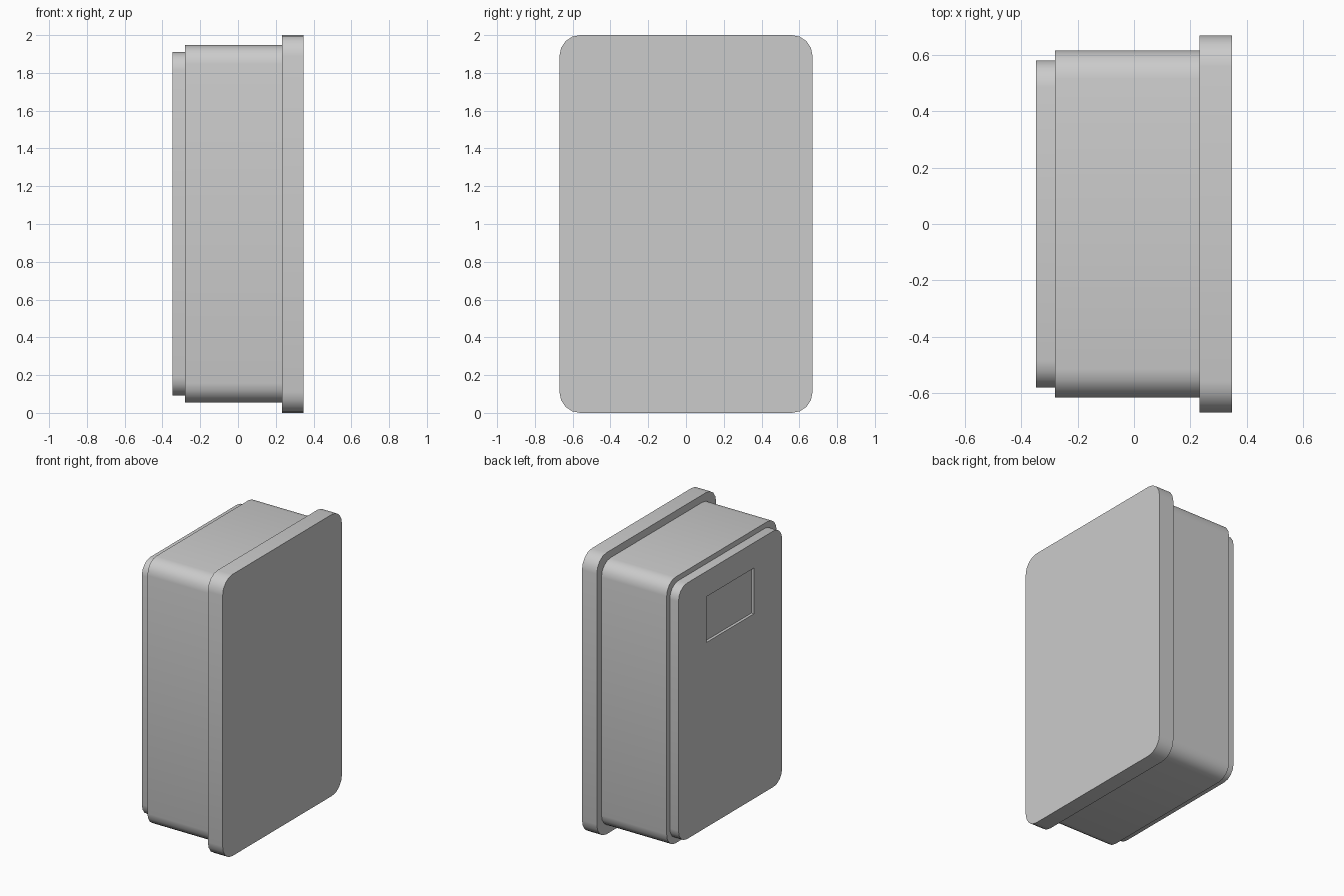
import bpy, bmesh
from math import sin, cos, pi, radians

cube = bpy.data.objects.get("Cube")
if cube:
    bpy.data.objects.remove(cube, do_unlink=True)

grey = bpy.data.materials.new("plain_grey")
grey.use_nodes = True
colour = (0.6, 0.6, 0.6, 1)
grey.diffuse_color = colour
grey.node_tree.nodes["Principled BSDF"].inputs["Base Color"].default_value = colour


def slab(name, x0, x1, half_y, z0, z1, radius=0, steps=4):
    """Rounded rectangle in the YZ plane, extruded along X."""
    bm = bmesh.new()
    mid, half_z = (z0 + z1) / 2, (z1 - z0) / 2
    ring = []
    for k, (sy, sz) in enumerate([(1, 1), (-1, 1), (-1, -1), (1, -1)]):
        for i in range(steps + 1 if radius else 1):
            a = (k + i / steps) * pi / 2
            ring.append(bm.verts.new((x0, sy * (half_y - radius) + radius * cos(a),
                                      mid + sz * (half_z - radius) + radius * sin(a))))
    base = bm.faces.new(ring)
    out = bmesh.ops.extrude_face_region(bm, geom=[base], use_keep_orig=True)
    top = [v for v in out["geom"] if isinstance(v, bmesh.types.BMVert)]
    bmesh.ops.translate(bm, verts=top, vec=(x1 - x0, 0, 0))
    bmesh.ops.recalc_face_normals(bm, faces=bm.faces)
    mesh = bpy.data.meshes.new(name)
    bm.to_mesh(mesh)
    bm.free()
    mesh.materials.append(grey)
    obj = bpy.data.objects.new(name, mesh)
    bpy.context.collection.objects.link(obj)
    return obj


def activate(obj):
    bpy.ops.object.select_all(action='DESELECT')
    obj.select_set(True)
    bpy.context.view_layer.objects.active = obj


# Wide flange, main housing and stepped end panel
flange = slab("flange", 0.232, 0.348, 0.67, 0, 2, 0.11)
housing = slab("housing", -0.28, 0.232, 0.617, 0.056, 1.947, 0.1)
panel = slab("end_panel", -0.348, -0.28, 0.582, 0.092, 1.91, 0.095)

# Shallow rectangular recess in the end panel
cutter = slab("recess_cutter", -0.4, -0.328, 0.266, 1.405, 1.73)
cutter.hide_render = True
cut = panel.modifiers.new("recess", 'BOOLEAN')
cut.operation = 'DIFFERENCE'
cut.solver = 'EXACT'
cut.object = cutter
activate(panel)
bpy.ops.object.modifier_apply(modifier=cut.name)
bpy.data.objects.remove(cutter, do_unlink=True)

# Smooth rounded corners, sharp rims
for part in (flange, housing, panel):
    activate(part)
    bpy.ops.object.shade_smooth_by_angle(angle=radians(35))
